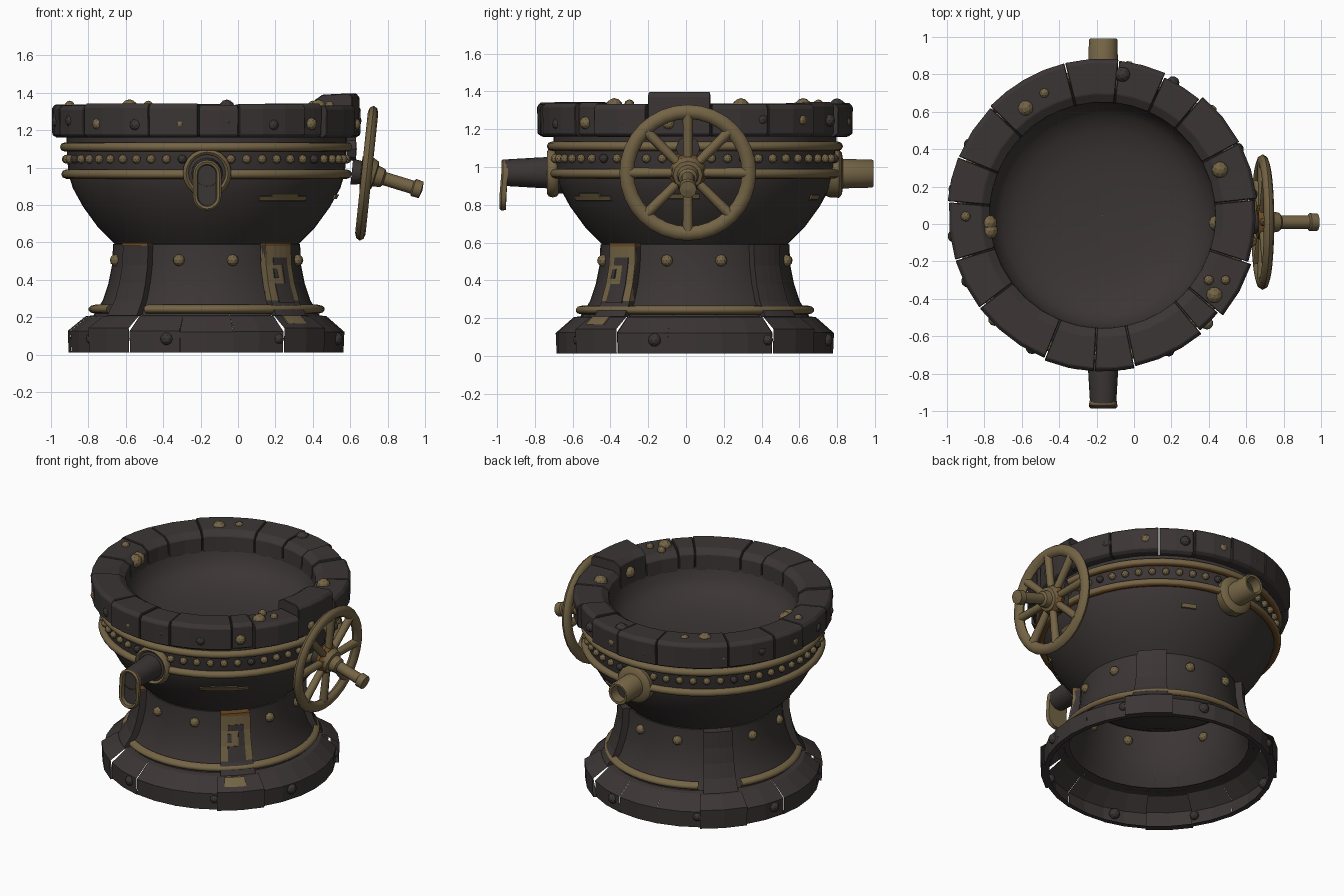
import bpy, bmesh, math, random
from mathutils import Matrix, Vector

if "Cube" in bpy.data.objects:
    bpy.data.objects.remove(bpy.data.objects["Cube"])

random.seed(4)
AXIS = Matrix.Translation((-0.168, 0.047, 0))     # centre line of the bowl


def material(name, rgb):
    m = bpy.data.materials.new(name)
    m.diffuse_color = (*rgb, 1)
    m.use_nodes = True
    m.node_tree.nodes["Principled BSDF"].inputs["Base Color"].default_value = m.diffuse_color
    return m


DARK = material("dark iron", (0.044, 0.036, 0.035))
BRASS = material("old brass", (0.175, 0.128, 0.060))
RUST = material("rusty brass", (0.15, 0.068, 0.018))
BLACK = material("soot", (0.014, 0.012, 0.013))


def finish(bm, name, mats, smooth=None, bevel=0):
    bmesh.ops.recalc_face_normals(bm, faces=bm.faces)
    me = bpy.data.meshes.new(name)
    bm.to_mesh(me)
    bm.free()
    for m in mats:
        me.materials.append(m)
    ob = bpy.data.objects.new(name, me)
    bpy.context.collection.objects.link(ob)
    if bevel:
        b = ob.modifiers.new("bevel", 'BEVEL')
        b.width, b.segments = bevel, 1
    if smooth:
        bpy.ops.object.select_all(action='DESELECT')
        ob.select_set(True)
        bpy.context.view_layer.objects.active = ob
        bpy.ops.object.shade_smooth_by_angle(angle=math.radians(smooth))
    return ob


def sweep(bm, prof, a0=0, a1=360, n=48, closed=False, M=AXIS, mi=0):
    """Turn a (radius, height) profile through a range of degrees."""
    full = a1 - a0 >= 360
    cols = []
    for i in range(n if full else n + 1):
        a = math.radians(a0 + (a1 - a0) * i / n)
        cols.append([bm.verts.new(M @ Vector((r * math.cos(a), r * math.sin(a), z))) for r, z in prof])
    k = len(prof)
    faces = []
    for i in range(n):
        c, d = cols[i], cols[(i + 1) % len(cols)]
        for j in range(k if closed else k - 1):
            faces.append(bm.faces.new((c[j], d[j], d[(j + 1) % k], c[(j + 1) % k])))
    if closed and not full:
        faces += [bm.faces.new(cols[0]), bm.faces.new(cols[-1][::-1])]
    for f in faces:
        f.material_index = mi
    return faces


def disc(r, z, w, h, n=8):
    """Rounded cross-section for hoops."""
    return [(r + w * math.cos(2 * math.pi * i / n), z + h * math.sin(2 * math.pi * i / n)) for i in range(n)]


def stud(bm, r, deg, z, size, mi=0):
    a = math.radians(deg)
    m = AXIS @ Matrix.Translation((r * math.cos(a), r * math.sin(a), z)) @ Matrix.Rotation(random.random() * 3, 4, 'Z')
    v = bmesh.ops.create_icosphere(bm, subdivisions=2, radius=size, matrix=m)['verts']
    for f in {f for x in v for f in x.link_faces}:
        f.material_index = mi


def part(name, mats, prof, smooth=None, **kw):
    bm = bmesh.new()
    sweep(bm, prof, **kw)
    return finish(bm, name, mats, smooth)


def raised(prof, d, back=0.0):
    """Closed plate section lying d outside a profile."""
    return [(r + d, z) for r, z in prof] + [(r - back, z) for r, z in prof[::-1]]


# Bowl shell with shallow smooth dish inside, and flared hollow foot
part("bowl", [DARK], [(0.48, 0.58), (0.58, 0.68), (0.66, 0.79), (0.715, 0.89), (0.74, 0.97), (0.75, 1.165)], smooth=40)
part("bowl_floor", [DARK], [(0.605, 1.22), (0.585, 1.15), (0.54, 1.095), (0.46, 1.05), (0.35, 1.02), (0.2, 1.003),
                            (0.001, 0.998)], smooth=60)
part("bowl_underside", [DARK], [(0.001, 0.49), (0.2, 0.5), (0.36, 0.53), (0.48, 0.58)], smooth=40)
FOOT = [(0.605, 0.21), (0.555, 0.29), (0.525, 0.38), (0.505, 0.48), (0.50, 0.59)]
part("foot", [DARK], FOOT + [(0.46, 0.60)], smooth=35)

# Base slabs, open underneath, slightly larger below the pilasters
bm = bmesh.new()
for i in range(16):
    a = -11.25 + i * 22.5
    d = 0.022 if i % 4 == 2 else random.uniform(0, 0.008)
    w = 0.4 if i % 4 == 2 else 0
    sweep(bm, [(0.70, 0.012), (0.73 + d, 0.012), (0.735 + d, 0.12 + d), (0.64 + d, 0.205), (0.57, 0.215)],
          a - w, a + 22.5 + w, 2)
finish(bm, "base_slabs", [DARK])

# Rim slabs: start angles around the bowl, one of them raised behind the wheel
cuts = [-163, -143, -112, -93, -78, -50, -40, -18, 6, 28, 50, 66, 84, 104, 136, 158, 175, 197]
bm = bmesh.new()
for a, b in zip(cuts, cuts[1:]):
    d, t = random.uniform(-0.008, 0.012), random.uniform(-0.01, 0.003)
    if a == -18:
        d, t = -0.01, 0.055
    if a in (-50, 50):
        d = -0.02
    sweep(bm, [(0.615, 1.175), (0.80 + d, 1.16), (0.825 + d, 1.175), (0.828 + d, 1.32 + t), (0.81 + d, 1.342 + t),
               (0.65, 1.335 + t), (0.605, 1.305 + t), (0.60, 1.2)],
          a + 0.2, b - 0.2, max(2, round((b - a) / 9)), True)
finish(bm, "rim_slabs", [DARK], bevel=0.004)

# Brass hoops, rusty on their undersides
for name, r, z in (("upper_hoop", 0.757, 1.11), ("lower_hoop", 0.75, 0.965)):
    bm = bmesh.new()
    for f in sweep(bm, disc(r, z, 0.027, 0.025), n=48, closed=True):
        f.material_index = int(f.calc_center_median().z < z - 0.015)
    finish(bm, name, [BRASS, RUST], smooth=50)
bm = bmesh.new()
half_round = [(0.592 + 0.04 * math.cos(t), 0.243 + 0.025 * math.sin(t)) for t in (-1.57, -0.8, -0.25, 0.25, 0.8, 1.57)]
for a, b in ((-122, 122), (148, 212)):
    for f in sweep(bm, half_round, a, b, (b - a) // 6):
        f.material_index = int(f.calc_center_median().z < 0.23)
finish(bm, "foot_hoop", [BRASS, RUST], smooth=50)

# Rivets between the hoops
bm = bmesh.new()
for i in range(54):
    stud(bm, 0.75, i * 360 / 54, 1.045, 0.024, int(i % 9 == 3))
finish(bm, "band_rivets", [BRASS, DARK])

# Four pilasters on the diagonals, the front right one mostly brass
for name, a in (("front_right", -45), ("back_right", 45), ("back_left", 135), ("front_left", 225)):
    bm = bmesh.new()
    sweep(bm, raised(FOOT, 0.045), a - 10, a + 10, 4, True)
    if name.startswith("front"):
        sweep(bm, raised([(0.502, 0.58), (0.50, 0.598)], 0.05), a - 10, a + 10, 4, True, mi=2)
    if a == -45:
        sweep(bm, raised(FOOT[1:], 0.05), a - 10, a + 10, 4, True, mi=1)
        for lo, hi in (((0.56, 0.28), (0.555, 0.29)), ((0.555, 0.29), (0.525, 0.38))):
            sweep(bm, raised([lo, hi], 0.054), a - 5.5, a + 5.5, 4, True)
        sweep(bm, raised([(0.525, 0.38), (0.505, 0.48)], 0.054), a + 1.5, a + 5.5, 2, True)
        sweep(bm, raised([(0.525, 0.41), (0.509, 0.46)], 0.054), a - 5.5, a - 3, 2, True)
        sweep(bm, raised([(0.505, 0.48), (0.502, 0.52)], 0.054), a - 5, a + 5.5, 4, True)
        sweep(bm, raised([(0.715, 0.166), (0.664, 0.21)], 0.012), a - 8, a + 3, 3, True, mi=1)
    finish(bm, name + "_pilaster", [DARK, BRASS, RUST])

# Studs on foot, base and rim
bm = bmesh.new()
for q in range(4):
    for s in (-17, 16):
        stud(bm, 0.505, q * 90 + s, 0.505, 0.032)
    stud(bm, 0.725, q * 90 - 17, 0.085, 0.036, 1)
    stud(bm, 0.725, q * 90 + 32, 0.085, 0.03, 1)
finish(bm, "foot_studs", [BRASS, DARK])
bm = bmesh.new()
for i in range(20):
    stud(bm, 0.803, -172 + i * 18, 1.24 + random.uniform(-0.012, 0.012), 0.034, int(i % 5 in (0, 1, 3)))
for x, y, s, mi in ((-0.58, 0.62, 0.045, 0), (-0.9, 0.04, 0.027, 0), (-0.06, 0.8, 0.042, 1), (0.46, 0.29, 0.045, 0),
                    (0.43, -0.38, 0.045, 0), (-0.48, 0.7, 0.027, 0), (0.4, -0.3, 0.027, 0), (0.49, -0.3, 0.025, 0)):
    dx, dy = x + 0.168, y - 0.047
    stud(bm, math.hypot(dx, dy), math.degrees(math.atan2(dy, dx)), 1.347 - s * 0.6, s, mi)
for a, s in ((-4, 0.042), (184, 0.045), (188, 0.045)):
    stud(bm, 0.61, a, 1.285, s)
finish(bm, "rim_studs", [BRASS, DARK])

# Worn brass patches on the bowl side
bm = bmesh.new()
for a, b, z in ((-66, -40, 0.835), (-60, -46, 0.85), (-12, 2, 0.845), (62, 70, 0.84)):
    r = 0.66 + (z - 0.79) * 0.55
    sweep(bm, [(r - 0.004, z - 0.014), (r + 0.006, z - 0.012), (r + 0.018, z + 0.01), (r + 0.008, z + 0.012)], a, b, 6, True)
finish(bm, "worn_patches", [BRASS])

# Front spout: ring collar, dark pipe and long brass lip
FRONT = Matrix.Translation((-0.165, -0.67, 0.97)) @ Matrix.Rotation(math.radians(90), 4, 'X')
part("spout_collar", [BRASS], disc(0.113, 0.035, 0.018, 0.03), 50, n=20, closed=True, M=FRONT)
part("spout_socket", [DARK], [(0.11, -0.02), (0.11, 0.05), (0.08, 0.06)], 40, n=16, M=FRONT)
part("spout_pipe", [DARK], [(0.086, 0), (0.08, 0.12), (0.07, 0.29)], 40, n=16, M=FRONT)


def lip_path(w, top, low, y, n=8):
    """Stadium outline of the spout mouth, leaning forward at the bottom."""
    pts = []
    for cz, s in ((top, 0), (low, math.pi)):
        for i in range(n + 1):
            a = s + math.pi * i / n
            pts.append(Vector((-0.165 + w * math.cos(a), y - (1.0 - cz) * 0.08, cz + w * math.sin(a))))
    return pts


bm = bmesh.new()
loops = [[bm.verts.new(p) for p in lip_path(w, 0.965, 0.845, y)]
         for w, y in ((0.072, -0.94), (0.076, -0.965), (0.066, -0.975), (0.053, -0.97), (0.048, -0.945))]
for u, v in zip(loops, loops[1:]):
    for i in range(len(u)):
        j = (i + 1) % len(u)
        bm.faces.new((u[i], u[j], v[j], v[i]))
bm.faces.new(loops[0])
bm.faces.new(loops[-1][::-1]).material_index = 1
finish(bm, "spout_lip", [BRASS, DARK], smooth=40)

# Back drain pipe with a hollow end
BACK = Matrix.Translation((-0.165, 0.76, 0.965)) @ Matrix.Rotation(math.radians(-90), 4, 'X')
part("drain_collar", [BRASS], [(0.11, -0.04), (0.125, 0.0), (0.128, 0.05), (0.11, 0.065), (0.08, 0.07)], 40, n=16, M=BACK)
part("drain_pipe", [BRASS], [(0.082, 0), (0.076, 0.225), (0.07, 0.232), (0.055, 0.23), (0.05, 0.10)], 40, n=14, M=BACK)
part("drain_bore", [DARK], [(0.052, 0.16), (0.001, 0.16)], n=14, M=BACK)

# Hand wheel on the right: hoop, eight spokes, hub and handle
HUB = Matrix.Translation((0.688, 0.01, 0.97))
WHEEL = HUB @ Matrix.Rotation(math.radians(96), 4, 'Y')
part("wheel_hoop", [BRASS], disc(0.324, 0, 0.038, 0.028), 50, n=32, closed=True, M=WHEEL)
bm = bmesh.new()
for i in range(8):
    m = WHEEL @ Matrix.Rotation(i * math.pi / 4, 4, 'Z') @ Matrix.Translation((0.18, 0, 0)) @ Matrix.Rotation(math.pi / 2, 4, 'Y')
    bmesh.ops.create_cone(bm, cap_ends=True, segments=8, radius1=0.024, radius2=0.028, depth=0.26, matrix=m)
finish(bm, "wheel_spokes", [BRASS], smooth=50)
part("wheel_hub", [RUST], [(0.001, -0.035), (0.09, -0.03), (0.10, 0.0), (0.085, 0.025), (0.06, 0.03)], 40, n=14, M=WHEEL)
HANDLE = HUB @ Matrix.Rotation(math.radians(107), 4, 'Y')
part("wheel_handle", [BRASS], [(0.09, 0.012), (0.078, 0.045), (0.058, 0.05), (0.05, 0.09), (0.036, 0.10), (0.036, 0.255),
                               (0.048, 0.262), (0.046, 0.305), (0.001, 0.312)], 35, n=12, M=HANDLE)
part("wheel_axle", [DARK], [(0.07, -0.08), (0.06, -0.02)], 40, n=12, M=WHEEL)
part("wheel_bracket", [DARK], [(0.001, -0.02), (0.06, -0.02), (0.065, 0.03), (0.001, 0.035)], 40, n=8,
     M=Matrix.Translation((0.60, 0.01, 1.10)) @ Matrix.Rotation(math.pi / 2, 4, 'Y'))
